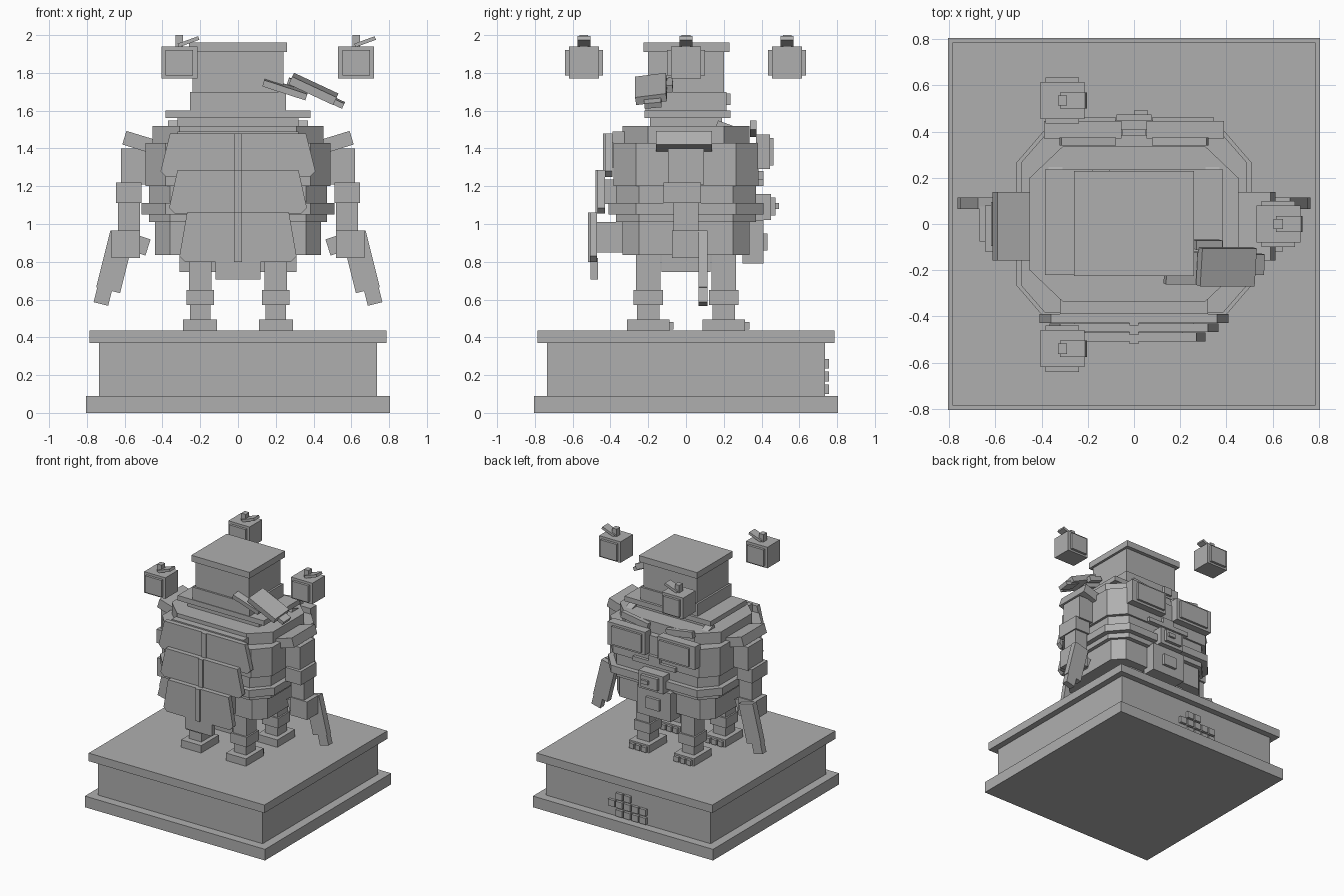
import bpy, bmesh
from math import radians
from mathutils import Matrix, Vector, Euler

if "Cube" in bpy.data.objects:
    bpy.data.objects.remove(bpy.data.objects["Cube"])

grey = bpy.data.materials.new("stone grey")
grey.diffuse_color = (0.43, 0.43, 0.43, 1)
grey.use_nodes = True
grey.node_tree.nodes["Principled BSDF"].inputs["Base Color"].default_value = grey.diffuse_color


def finish(name, bm):
    bmesh.ops.recalc_face_normals(bm, faces=bm.faces)
    me = bpy.data.meshes.new(name)
    bm.to_mesh(me)
    bm.free()
    me.materials.append(grey)
    ob = bpy.data.objects.new(name, me)
    bpy.context.collection.objects.link(ob)
    return ob


def block(name, c, size, rot=(0, 0, 0)):
    """Box from centre, size and rotation in degrees."""
    bm = bmesh.new()
    m = (Matrix.Translation(c) @ Euler([radians(a) for a in rot]).to_matrix().to_4x4()
         @ Matrix.Diagonal((*size, 1)))
    bmesh.ops.create_cube(bm, size=1, matrix=m)
    return finish(name, bm)


def box(name, x0, x1, y0, y1, z0, z1):
    """Box from its limits."""
    return block(name, ((x0 + x1) / 2, (y0 + y1) / 2, (z0 + z1) / 2),
                 (abs(x1 - x0), abs(y1 - y0), z1 - z0))


def prism(name, pts, vec):
    """Extrude a flat outline along a vector."""
    bm = bmesh.new()
    f = bm.faces.new([bm.verts.new(p) for p in pts])
    r = bmesh.ops.extrude_face_region(bm, geom=[f])
    bmesh.ops.translate(bm, vec=Vector(vec),
                        verts=[v for v in r["geom"] if isinstance(v, bmesh.types.BMVert)])
    return finish(name, bm)


def octagon(name, x, y, fx, fy, z0, z1):
    """Box with chamfered vertical corners; fx, fy are the flat half widths."""
    pts = [(fx, -y), (x, -fy), (x, fy), (fx, y), (-fx, y), (-x, fy), (-x, -fy), (-fx, -y)]
    prism(name, [(a, b, z0) for a, b in pts], (0, 0, z1 - z0))


# plinth
for name, h, z0, z1 in (("plinth_foot", .805, 0, .09), ("plinth_core", .735, .09, .37),
                        ("plinth_cap", .785, .37, .435)):
    box(name, -h, h, -h, h, z0, z1)
# stud pattern on the rear of the plinth
for z, cols in ((.26, (1, 0)), (.193, (2, 1, 0, -1, -2)), (.125, (1, 0, -1, -2))):
    for c in cols:
        block("plinth_stud", (c * .07, .742, z), (.058, .03, .052))

# legs
for sx in (-1, 1):
    for sy in (-1, 1):
        x, y = sx * .2, sy * .2
        block("foot", (x, y, .465), (.18, .225, .06))
        for t in (-.055, 0, .055):
            block("toe", (x + t, y + .12, .462), (.042, .03, .04))
        block("shin", (x, y, .535), (.11, .12, .09))
        block("knee", (x, y, .61), (.145, .155, .08))
        block("thigh", (x, y, .75), (.12, .13, .22))

# body, bottom to top
box("pelvis", -.31, .31, -.13, .13, .745, .84)
octagon("hips", .44, .335, .36, .25, .835, 1.01)
octagon("belly", .47, .37, .36, .25, 1.01, 1.2)
octagon("belt", .51, .41, .385, .265, 1.05, 1.11)
octagon("chest", .49, .385, .385, .265, 1.2, 1.43)
octagon("shoulder_yoke", .452, .335, .31, .2, 1.43, 1.52)
box("neck", -.32, .32, -.19, .19, 1.52, 1.56)
box("collar", -.385, .385, -.22, .235, 1.56, 1.6)

# head
box("head_band", -.255, .255, -.215, .215, 1.6, 1.7)
box("head", -.24, .24, -.2, .2, 1.7, 1.91)
box("head_lid", -.26, .26, -.225, .23, 1.91, 1.96)
box("head_stud", -.18, -.105, .21, .235, 1.63, 1.69)

# crest hanging over the front right of the head
block("crest_root", (.25, -.19, 1.715), (.24, .14, .035), (6, 18, 0))
block("crest_slab", (.4, -.185, 1.715), (.26, .165, .045), (8, 25, 0))
block("crest_tip", (.5, -.175, 1.655), (.13, .09, .03), (6, 25, 0))
block("crest_side", (.32, -.09, 1.735), (.12, .04, .04), (6, 20, 0))

# overlapping front plates with a centre ridge
for top, bot, z1, z0, y in ((.36, .41, 1.48, 1.25, -.39), (.32, .365, 1.285, 1.055, -.43),
                            (.27, .31, 1.06, .8, -.47)):
    k = z0 + .03
    prism("front_plate", [(-top, y, z1), (top, y, z1), (bot, y, k), (bot - .03, y, z0),
                          (-bot + .03, y, z0), (-bot, y, k)], (0, -.038, 0))
    box("plate_ridge", -.02, .02, y - .05, y, z0, z1)
    box("plate_mount", -top + .06, top - .06, y, -.3, z0 + .05, z1 - .05)
box("front_plate_tail", -.12, .12, -.505, -.465, .705, .82)
box("front_yoke_bar", -.32, .32, -.39, -.3, 1.43, 1.49)

# rear panels, brows, buckle and flap
for s in (-1, 1):
    box("rear_panel_frame", s * .055, s * .39, .37, .445, 1.29, 1.475)
    box("rear_panel_face", s * .08, s * .345, .44, .463, 1.31, 1.455)
    block("rear_brow", (s * .2, .357, 1.505), (.24, .035, .05), (0, -s * 9, 0))
    block("yoke_strap", (s * .34, .2, 1.5), (.06, .09, .07), (-20, 0, 0))
box("rear_bar", -.19, .19, .37, .41, 1.2, 1.235)
box("rear_bar_centre", -.05, .05, .37, .41, 1.235, 1.28)
box("buckle", -.11, .11, .36, .45, 1.02, 1.16)
box("buckle_inset", -.075, .075, .45, .475, 1.045, 1.14)
box("buckle_stud", 0, .06, .475, .492, 1.08, 1.11)
box("rear_flap", -.15, .15, .3, .41, .79, 1.02)
box("rear_flap_badge", -.06, .06, .41, .432, .86, .95)

# arms
for s in (-1, 1):
    box("shoulder_joint", s * .36, s * .47, -.13, .13, 1.22, 1.45)
    block("shoulder_pad", (s * .53, -.01, 1.435), (.15, .295, .075), (0, -s * 17, 0))
    box("upper_arm", s * .45, s * .62, -.095, .095, 1.21, 1.4)
    box("elbow", s * .51, s * .645, -.12, .08, 1.11, 1.22)
    box("forearm", s * .52, s * .635, -.065, .065, .95, 1.11)
    box("hand", s * .52, s * .67, -.075, .075, .82, .965)
    block("thumb", (s * .505, 0, .885), (.06, .08, .09), (0, -s * 18, 0))
    block("blade", (s * .65, .09, .8), (.13, .05, .31), (0, -s * 14, 0))
    block("blade_tip", (s * .715, .09, .62), (.08, .05, .09), (0, -s * 14, 0))

# three floating cubes with stems
for x, y in ((-.31, .535), (-.31, -.54), (.625, .0)):
    block("floating_cube", (x, y, 1.855), (.19, .16, .17))
    block("cube_side_plate", (x, y, 1.853), (.145, .2, .135))
    block("cube_stem", (x, y, 1.97), (.04, .045, .06))
    block("cube_leaf", (x + .048, y, 1.965), (.115, .07, .02), (0, -20, 0))
